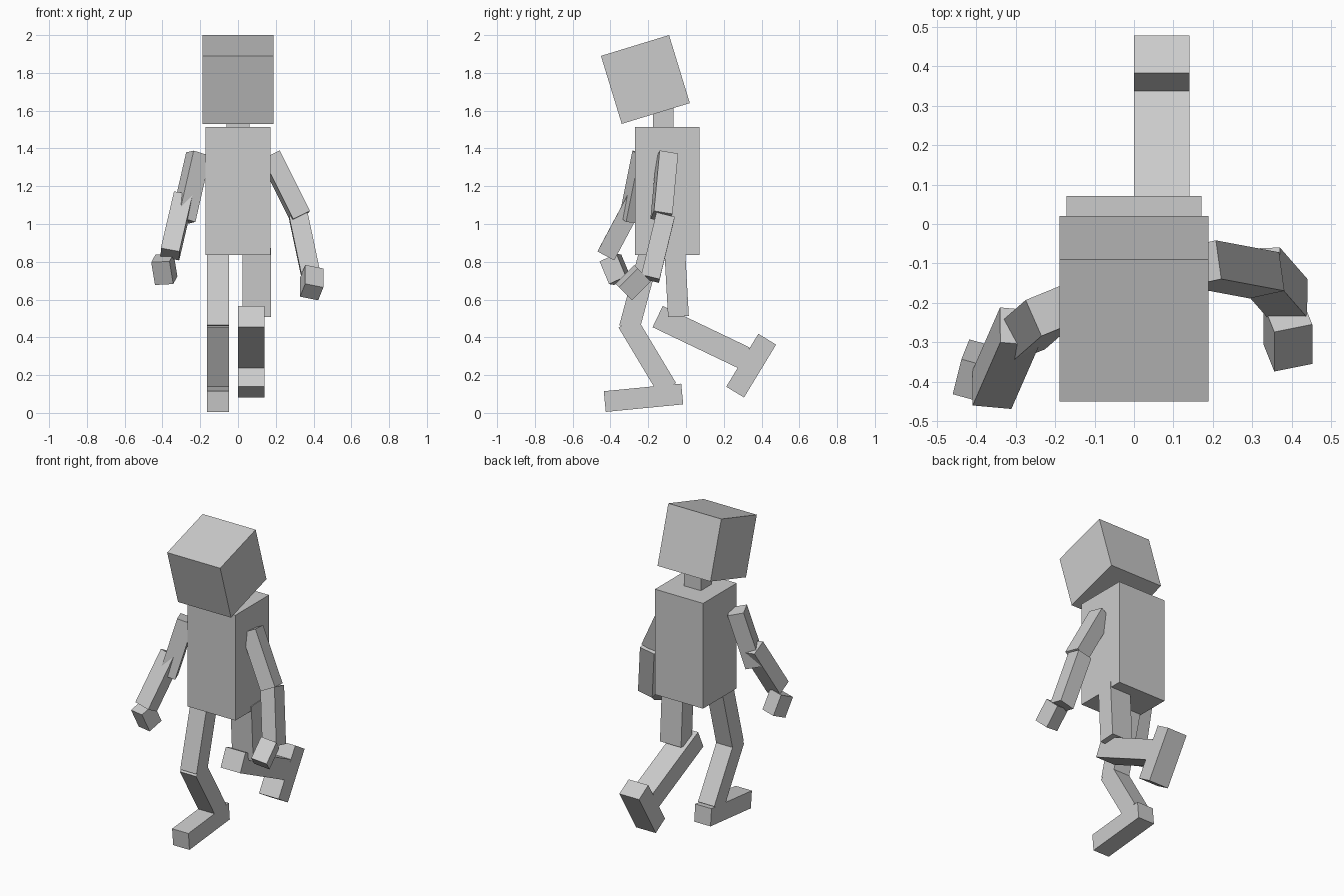
import bpy
from mathutils import Matrix, Vector

default_cube = bpy.data.objects.get("Cube")
if default_cube:
    bpy.data.objects.remove(default_cube, do_unlink=True)

# One plain grey for the whole figure
grey = bpy.data.materials.new("plain_grey")
grey.use_nodes = True
grey.diffuse_color = (.6, .6, .6, 1)
shader = grey.node_tree.nodes["Principled BSDF"]
shader.inputs["Base Color"].default_value = grey.diffuse_color


def block(name, start, end, side, width, depth):
    """Box running from start to end; width lies along side, depth across it."""
    start, end, side = Vector(start), Vector(end), Vector(side)
    length = (end - start).length
    axis = (end - start).normalized()
    side = (side - axis * side.dot(axis)).normalized()
    turn = Matrix((side, axis.cross(side), axis)).transposed().to_4x4()
    bpy.ops.mesh.primitive_cube_add(size=1, location=(start + end) / 2)
    part = bpy.context.object
    part.name = part.data.name = name
    part.data.transform(turn @ Matrix.Diagonal((width, depth, length, 1)))
    part.data.materials.append(grey)


def arm_block(name, start, end, side):
    """Square arm segment, turned so that one face looks along side."""
    thickness = .1
    block(name, start, end, side, thickness, thickness)


def upright_block(name, x, start, end, width, depth):
    """Box whose axis stays in the side plane at x; ends are (y, z)."""
    block(name, (x, *start), (x, *end), Vector((1, 0, 0)), width, depth)


# Torso, neck and forward-tilted head
torso_width = .342
head_size = .377
upright_block("torso", 0, (-.1, .837), (-.1, 1.514), torso_width, torso_width)
upright_block("neck", 0, (-.12, 1.4), (-.12, 1.7), .12, .11)
upright_block("head", 0, (-.16, 1.585), (-.27, 1.945), head_size, head_size)

# Left arm, hanging slightly outward
arm_block("left_upper_arm", (.17, -.1, 1.36), (.33, -.13, 1.04), side=(-1, 9, -2))
arm_block("left_forearm", (.32, -.11, 1.04), (.39, -.19, .71), side=(0, 5, -1))
arm_block("left_hand", (.39, -.23, .74), (.39, -.33, .64), side=(5, 1, -1))

# Right arm, swinging forward
arm_block("right_upper_arm", (-.21, -.22, 1.37), (-.29, -.29, 1.02), side=(4, -9, 1))
arm_block("right_forearm", (-.29, -.26, 1.14), (-.36, -.42, .84), side=(9, -1, -2))
arm_block("right_hand", (-.4, -.4, .82), (-.38, -.35, .7), side=(4, -1, 0))

# Left leg, kicked up behind
leg_depth = .11
shin_x, shin_width = .07, .14
upright_block("left_thigh", .1, (-.06, .87), (-.04, .51), .15, leg_depth)
upright_block("left_shin", shin_x, (-.15, .51), (.31, .29), shin_width, .125)
upright_block("left_foot", shin_x, (.43, .39), (.26, .11), shin_width, leg_depth)

# Right leg, standing with a bent knee
right_leg = {
    "right_thigh": ((-.19, .86), (-.3, .45)),
    "right_shin": ((-.31, .48), (-.1, .13)),
    "right_foot": ((-.43, .06), (-.02, .1)),
}
for name, (start, end) in right_leg.items():
    upright_block(name, -.106, start, end, .116, leg_depth)
